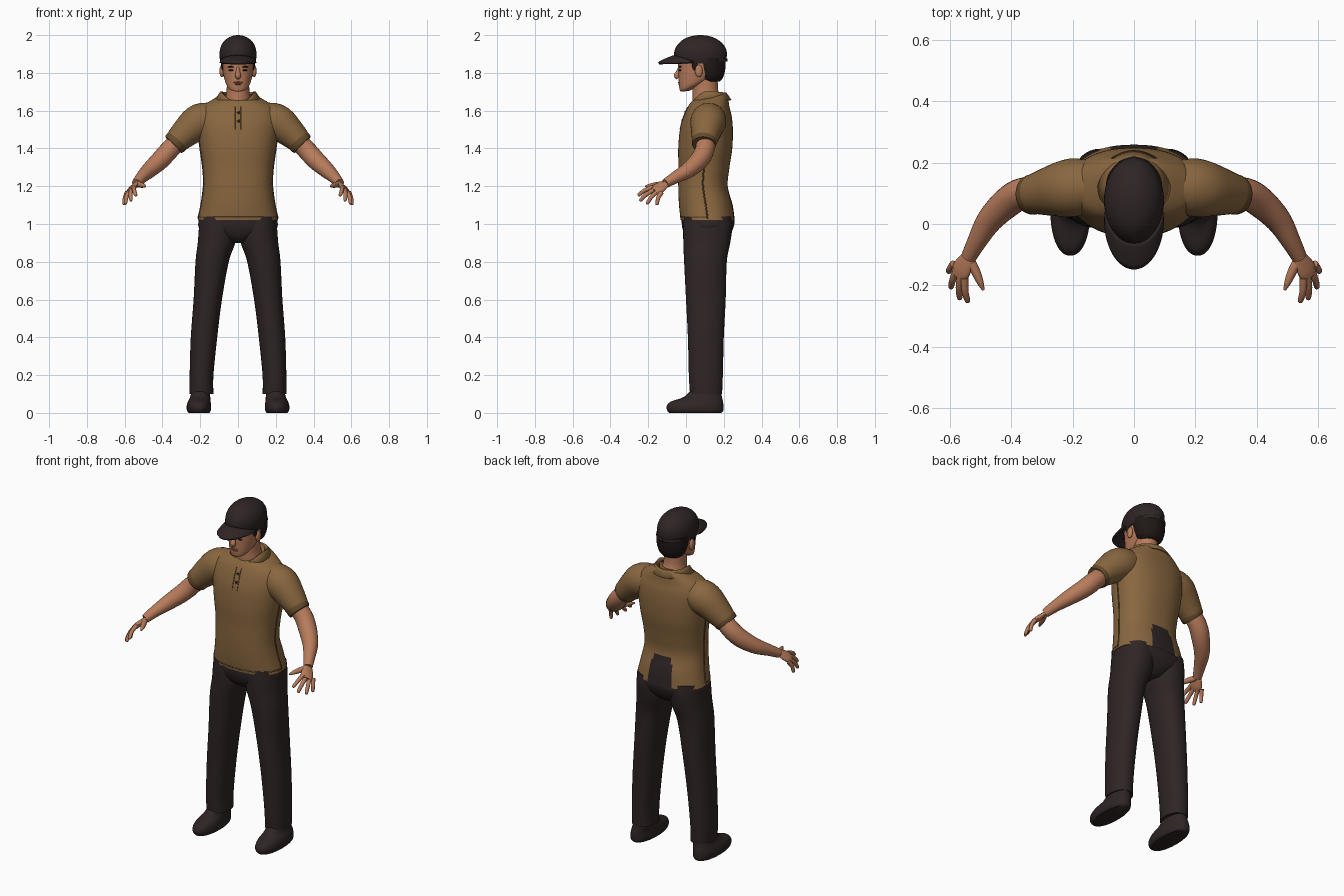
import bpy, bmesh, math
from mathutils import Vector

cube = bpy.data.objects.get("Cube")
if cube:
    bpy.data.objects.remove(cube, do_unlink=True)


def material(name, *rgb):
    m = bpy.data.materials.new(name)
    m.use_nodes = True
    m.diffuse_color = (*rgb, 1)
    bsdf = next(n for n in m.node_tree.nodes if n.type == 'BSDF_PRINCIPLED')
    bsdf.inputs["Base Color"].default_value = (*rgb, 1)
    bsdf.inputs["Roughness"].default_value = 0.8
    return m


TAN = material("tan cloth", 0.25, 0.135, 0.05)
TRIM = material("brown trim", 0.13, 0.07, 0.026)
DARK = material("dark cloth", 0.028, 0.018, 0.018)
HAIR = material("dark hair", 0.014, 0.009, 0.008)
SKIN = material("skin", 0.48, 0.2, 0.105)
LIPS = material("lips", 0.36, 0.125, 0.075)


def smooth_rows(rows, sub):
    """Catmull-Rom interpolation of tuples of numbers."""
    out = []
    for i in range(len(rows) - 1):
        a, b, c, d = (rows[max(0, min(len(rows) - 1, i + k))] for k in (-1, 0, 1, 2))
        for s in range(sub):
            t = s / sub
            out.append(tuple(q + t / 2 * (r - p + t * (2*p - 5*q + 4*r - s4 + t * (3*q - 3*r + s4 - p)))
                             for p, q, r, s4 in zip(a, b, c, d)))
    return out + [rows[-1]]


def skin_grid(name, rings, mats, mirror=False, closed=True, thick=0):
    """Joins rings of points into one smooth surface."""
    bm = bmesh.new()
    vs = [[bm.verts.new(p) for p in ring] for ring in rings]
    n = len(vs[0])
    for lo, hi in zip(vs, vs[1:]):
        for j in range(n if closed else n - 1):
            bm.faces.new((lo[j], lo[(j + 1) % n], hi[(j + 1) % n], hi[j]))
    if closed:
        bm.faces.new(vs[0][::-1])
        bm.faces.new(vs[-1])
    bmesh.ops.recalc_face_normals(bm, faces=bm.faces[:])
    return finish(name, bm, mats, mirror, thick)


def finish(name, bm, mats, mirror=False, thick=0):
    me = bpy.data.meshes.new(name)
    bm.to_mesh(me)
    bm.free()
    for m in mats:
        me.materials.append(m)
    for p in me.polygons:
        p.use_smooth = True
    me.set_sharp_from_angle(angle=math.radians(50))
    ob = bpy.data.objects.new(name, me)
    bpy.context.collection.objects.link(ob)
    if thick:
        mod = ob.modifiers.new("thickness", 'SOLIDIFY')
        mod.thickness, mod.offset = thick, 0
    if mirror:
        ob.modifiers.new("mirror", 'MIRROR')
    return ob


def loft(name, rows, *mats, mirror=False, power=2.0, sub=5, n=40):
    """Rows are z, centre x, centre y, half width, half depth, tilt."""
    rings = []
    for z, xc, yc, rx, ry, tilt in smooth_rows([(*r, 0)[:6] for r in rows], sub):
        ring = []
        for j in range(n):
            a = 2 * math.pi * j / n
            c, s = math.cos(a), math.sin(a)
            y = ry * math.copysign(abs(s) ** (2 / power), s)
            ring.append((xc + rx * math.copysign(abs(c) ** (2 / power), c), yc + y, z + tilt * y))
        rings.append(ring)
    return skin_grid(name, rings, mats, mirror)


def tube(name, pts, mat, flat=1.0, wide=(0, 0, 1), n=16, sub=4, mirror=True):
    """Points are x, y, z, radius; wide is the broad axis when flattened."""
    pts = smooth_rows(pts, sub)
    rings = []
    for i, (x, y, z, r) in enumerate(pts):
        t = (Vector(pts[min(i + 1, len(pts) - 1)][:3]) - Vector(pts[max(i - 1, 0)][:3])).normalized()
        w = Vector(wide)
        u = (w - w.dot(t) * t).normalized()
        v = t.cross(u) * flat
        rings.append([Vector((x, y, z)) + r * (math.cos(k * math.tau / n) * u + math.sin(k * math.tau / n) * v)
                      for k in range(n)])
    return skin_grid(name, rings, [mat], mirror)


def ball(name, loc, size, mat, mirror=False):
    bm = bmesh.new()
    bmesh.ops.create_uvsphere(bm, u_segments=20, v_segments=12, radius=1)
    bmesh.ops.scale(bm, vec=size, verts=bm.verts)
    bmesh.ops.translate(bm, vec=loc, verts=bm.verts)
    return finish(name, bm, [mat], mirror)


# Shoes and trousers
loft("shoes", [(0, .207, .05, .055, .138), (.012, .207, .049, .063, .148), (.035, .207, .048, .065, .15),
               (.06, .205, .058, .06, .138), (.085, .2, .09, .053, .1), (.13, .195, .108, .048, .075)],
     DARK, mirror=True, power=2.2)
loft("trouser_legs", [(.1, .193, .106, .063, .085), (.2, .193, .105, .063, .09), (.4, .18, .105, .07, .095),
                      (.6, .16, .105, .075, .105), (.8, .137, .103, .088, .113), (.9, .114, .11, .099, .124),
                      (.98, .107, .115, .1, .13), (1.04, .107, .115, .095, .125)], DARK, mirror=True, power=2.2)
loft("trouser_seat", [(.9, 0, .11, .05, .075), (.93, 0, .112, .12, .11), (.97, 0, .115, .2, .132),
                      (1.02, 0, .117, .208, .14), (1.08, 0, .11, .18, .125)], DARK, power=2.3)

# Shirt body, with the dark patch at the lower back
body = [(1.02, 0, .115, .213, .143), (1.1, 0, .105, .196, .142), (1.2, 0, .09, .182, .131),
        (1.3, 0, .095, .186, .135), (1.4, 0, .102, .2, .143), (1.5, 0, .108, .212, .14),
        (1.57, 0, .115, .213, .127), (1.62, 0, .12, .19, .11), (1.655, 0, .125, .14, .098, .1),
        (1.672, 0, .125, .1, .088, .2), (1.675, 0, .125, .07, .07, .2)]
shirt = loft("shirt_body", body, TAN, DARK, power=2.3, sub=6, n=96)
for p in shirt.data.polygons:
    c = p.center
    if c.y > .15 and c.z < 1.19 and abs(c.x) < .085 - .16 * (c.z - 1.02):
        p.material_index = 1


def body_at(z):
    return min(smooth_rows([(*r, 0)[:6] for r in body], 12), key=lambda r: abs(r[0] - z))


# Sleeves, cuffs and side seams
tube("sleeves", [(.11, .125, 1.56, .08), (.2, .118, 1.543, .095), (.27, .107, 1.49, .081), (.338, .095, 1.424, .061)],
     TAN, n=32)
tube("sleeve_cuffs", [(.32, .098, 1.441, .066), (.333, .095, 1.428, .065), (.342, .094, 1.419, .061)], TRIM, n=32)
seam_z = [1.03 + .06 * i for i in range(8)]
tube("side_seams", [(body_at(z)[3], body_at(z)[2], z, .004) for z in seam_z], TRIM, n=8, wide=(0, 1, 0))

# Hem stitching around the shirt
z0, _, yc, rx, ry, _ = body_at(1.035)
hem = []
for edge in (1.034, 1.039):
    hem.append([(1.004 * rx * math.copysign(abs(math.cos(a)) ** .87, math.cos(a)),
                 yc + 1.004 * ry * math.copysign(abs(math.sin(a)) ** .87, math.sin(a)), edge)
                for a in (math.pi + math.pi * k / 48 for k in range(49))])
skin_grid("hem_stitching", hem, [TRIM], closed=False, thick=.003)

# Folded collar, open at the front
collar = [[], [], []]
for k in range(41):
    a = math.radians(-158 + 316 * k / 40)
    front = max(0, -math.cos(a))
    top = 1.7 - .06 * front ** 2 - .008 * max(0, math.cos(a))
    for ring, grow, drop in zip(collar, (-.006, .008, .032), (.012, 0, .036 + .02 * front ** 4)):
        ring.append(((.083 + grow) * math.sin(a), .122 + (.083 + grow * (1 - .3 * front)) * math.cos(a), top - drop))
skin_grid("collar", collar, [TAN], closed=False, thick=.008)

# Placket edges and buttons
for side in (-1, 1):
    tube("placket_edge", [(side * .016, body_at(z)[2] - body_at(z)[4], z, .0025) for z in (1.5, 1.53, 1.56, 1.59, 1.62)],
         TRIM, n=8, wide=(1, 0, 0), mirror=False)
for z in (1.545, 1.59):
    ball("button", (.003, body_at(z)[2] - body_at(z)[4], z), (.008, .004, .008), DARK)

# Arms and hands
tube("arms", [(.28, .105, 1.475, .048), (.36, .1, 1.395, .051), (.412, .07, 1.338, .05), (.47, .012, 1.285, .042),
              (.51, -.055, 1.247, .032), (.538, -.108, 1.215, .025)], SKIN, n=24)
across = Vector((.04, .05, -.03))
tube("palms", [(.533, -.098, 1.222, .02), (.548, -.125, 1.203, .032), (.562, -.15, 1.186, .037),
               (.572, -.17, 1.175, .03)], SKIN, flat=.42, wide=across)
index, tips = Vector((.548, -.183, 1.189)), ((.54, -.255, 1.15), (.567, -.245, 1.122),
                                             (.596, -.208, 1.105), (.603, -.155, 1.1))
for k, (finger, tip) in enumerate(zip(("index", "middle", "ring", "little"), tips)):
    tip = Vector(tip)
    base = index + across * (.9 * k / 3)
    base += Vector((.003, .008, .006))
    mid = (base + tip) / 2 + Vector((.004, -.004, .005))
    near = mid.lerp(tip, .85)
    tube(finger + "_fingers", [(*base, .0125), (*mid, .011), (*near, .009), (*tip, .003)], SKIN, n=12)
tube("thumbs", [(.535, -.115, 1.212, .016), (.515, -.155, 1.207, .015), (.5, -.19, 1.203, .011), (.49, -.215, 1.199, .004)],
     SKIN, n=12)

# Neck, head and face
loft("neck", [(1.6, 0, .118, .08, .078), (1.66, 0, .11, .068, .075), (1.71, 0, .102, .06, .068),
              (1.78, 0, .1, .06, .068)], SKIN)
loft("head", [(1.703, 0, .0, .015, .018, .1), (1.715, 0, .016, .042, .044, .3), (1.74, 0, .045, .062, .08, .3),
              (1.78, 0, .065, .075, .104, .1), (1.82, 0, .074, .082, .114), (1.87, 0, .075, .083, .115),
              (1.93, 0, .08, .07, .09)], SKIN, power=2.15)
tube("nose", [(0, -.034, 1.828, .008), (0, -.042, 1.805, .011), (0, -.048, 1.786, .016), (0, -.04, 1.774, .012)],
     SKIN, wide=(1, 0, 0), mirror=False)
ball("upper_lip", (0, -.034, 1.749), (.024, .009, .005), LIPS)
ball("lower_lip", (0, -.032, 1.741), (.021, .009, .006), LIPS)
ball("eyes", (.034, -.031, 1.814), (.015, .006, .005), HAIR, mirror=True)
ball("eyebrows", (.036, -.031, 1.832), (.021, .008, .004), HAIR, mirror=True)
ball("ears", (.086, .068, 1.81), (.012, .02, .033), SKIN, mirror=True)
loft("hair", [(1.755, 0, .135, .055, .045), (1.775, 0, .13, .074, .066), (1.82, 0, .127, .088, .081),
              (1.88, 0, .12, .092, .09)], HAIR)
ball("sideburns", (.079, .048, 1.84), (.01, .016, .028), HAIR, mirror=True)

# Cap: crown, band and curved brim
loft("cap_crown", [(1.85, 0, .085, .091, .122, .02), (1.88, 0, .077, .097, .138), (1.92, 0, .077, .096, .137),
                   (1.957, 0, .077, .082, .115), (1.984, 0, .076, .055, .078), (1.997, 0, .076, .024, .035),
                   (2, 0, .076, .003, .004)], DARK)
brim = []
for s in range(7):
    t = s / 6
    row = []
    for k in range(33):
        a = math.radians(-88 + 176 * k / 32)
        x, c = math.sin(a), math.cos(a)
        inner = Vector((.09 * x, .045 - .105 * c, 1.858 + .03 * c))
        outer = Vector((.091 * x, .01 - .155 * c, 1.851))
        row.append(inner.lerp(outer, t) + Vector((0, 0, .012 * t * (1 - t) * c)))
    brim.append(row)
skin_grid("cap_brim", brim, [DARK], closed=False, thick=.013)
tube("cap_strap", [(.075, .169, 1.868, .009), (.045, .202, 1.868, .009), (0, .217, 1.868, .009)], DARK, flat=.4)
